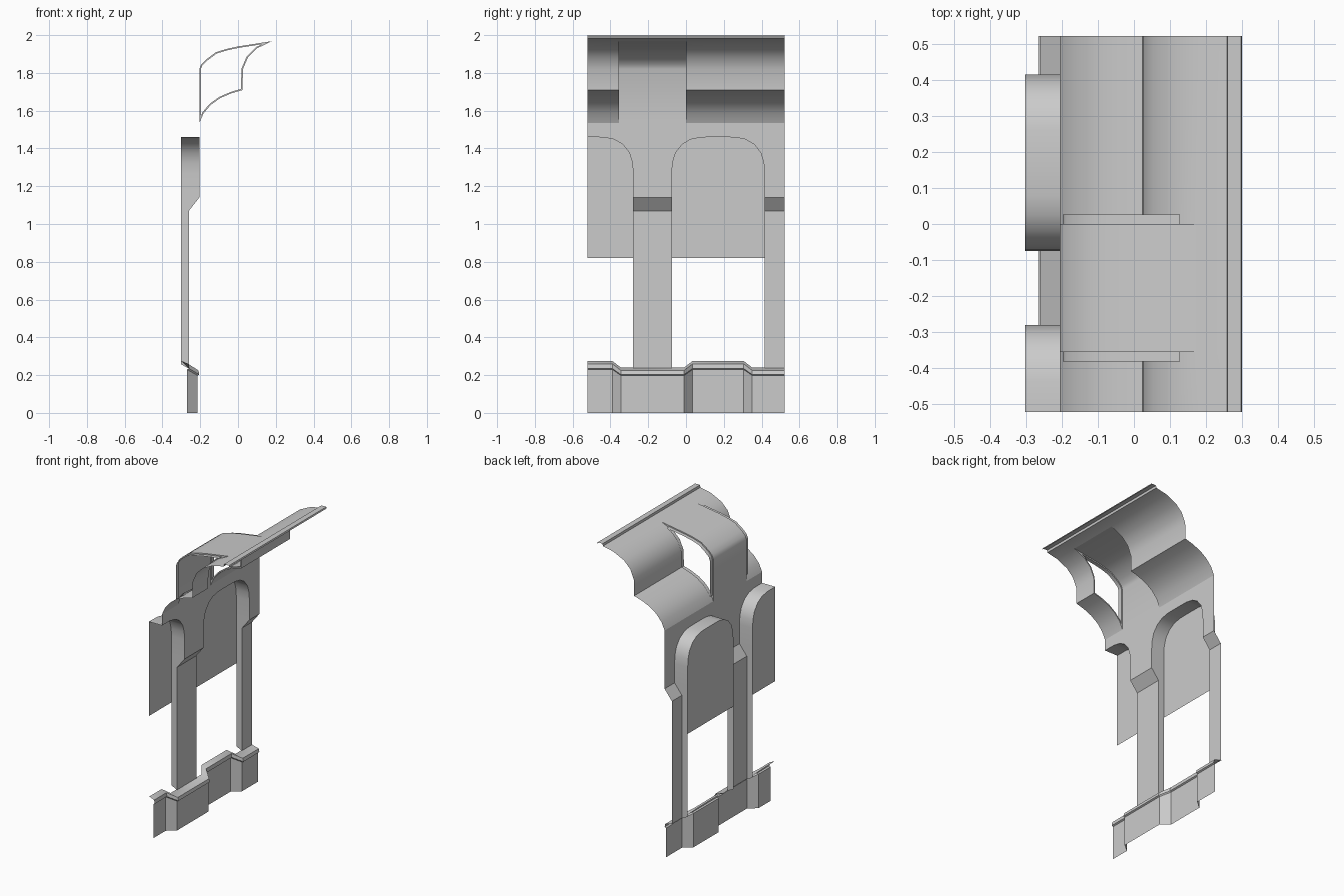
import bpy, bmesh
from mathutils import Vector

if "Cube" in bpy.data.objects:
    bpy.data.objects.remove(bpy.data.objects["Cube"])

Y0, Y1 = -0.522, 0.522
HOOD_Y = (-0.355, 0.0)
EYE = Vector((0.6, 0.0, 1.0))      # sheets face the room side


def finish(name, bm):
    bmesh.ops.remove_doubles(bm, verts=bm.verts, dist=0.0005)
    me = bpy.data.meshes.new(name)
    bm.to_mesh(me)
    bm.free()
    ob = bpy.data.objects.new(name, me)
    bpy.context.collection.objects.link(ob)
    return ob


def add_grid(bm, rows, target=EYE):
    """Quad sheet through rows of points, facing the target."""
    v = [[bm.verts.new(p) for p in r] for r in rows]
    faces = []
    for a, b in zip(v, v[1:]):
        for i in range(len(a) - 1):
            faces.append(bm.faces.new((a[i], a[i + 1], b[i + 1], b[i])))
    facing = 0
    for f in faces:
        f.normal_update()
        facing += f.normal.dot(target - f.calc_center_median()) * f.calc_area()
    if facing < 0:
        bmesh.ops.reverse_faces(bm, faces=faces)


def extrude_y(bm, profile, ya, yb):
    add_grid(bm, [[(x, y, z) for x, z in profile] for y in (ya, yb)],
             Vector((0.6, (ya + yb) / 2, 1.0)))


# Ceiling profiles (x, z)
vault = [(-0.205, 1.535), (-0.182, 1.586), (-0.145, 1.63), (-0.095, 1.666),
         (-0.035, 1.692), (0.024, 1.709), (0.026, 1.82), (0.053, 1.883),
         (0.1, 1.93), (0.18, 1.968)]
hood = [(-0.205, 1.535), (-0.205, 1.82), (-0.195, 1.845), (-0.17, 1.87),
        (-0.116, 1.91), (-0.06, 1.927), (0.0, 1.94), (0.18, 1.968)]
lip = [(0.18, 1.968), (0.258, 1.984), (0.26, 2.0), (0.297, 2.0), (0.3, 1.99)]

# Vaulted ceiling either side of the raised hood
bm = bmesh.new()
for ya, yb in ((Y0, HOOD_Y[0]), (HOOD_Y[1], Y1)):
    extrude_y(bm, vault + lip[1:], ya, yb)
extrude_y(bm, lip, *HOOD_Y)
finish("vaulted_ceiling", bm)

# Raised hood
bm = bmesh.new()
extrude_y(bm, hood, *HOOD_Y)
finish("ceiling_hood", bm)

# Thin frames with a short sleeve round the open hood sides
for label, y, out in (("front", HOOD_Y[0], -1), ("back", HOOD_Y[1], 1)):
    bm = bmesh.new()
    ring = hood + vault[-2:0:-1]
    face = bm.faces.new([bm.verts.new((x, y, z)) for x, z in ring])
    face.normal_update()
    if face.normal.y * out > 0:
        face.normal_flip()
    bmesh.ops.inset_individual(bm, faces=[face], thickness=0.008,
                               use_even_offset=True)
    edges = list(face.edges)
    bmesh.ops.delete(bm, geom=[face], context='FACES_ONLY')
    ext = bmesh.ops.extrude_edge_only(bm, edges=edges)["geom"]
    for v in ext:
        if isinstance(v, bmesh.types.BMVert):
            v.co.y += 0.026 * out
    bmesh.ops.recalc_face_normals(bm, faces=bm.faces)
    finish("hood_side_frame_" + label, bm)

# Window arches (y, z), one whole and one cut in half at the end
half = [(0.0, 1.46), (0.09, 1.459), (0.145, 1.448), (0.19, 1.422),
        (0.225, 1.378), (0.241, 1.325), (0.245, 1.27)]
full = [(-y, z) for y, z in half[:0:-1]] + half
windows = {"whole": [(0.17 + y, z) for y, z in full],
           "half": [(max(Y0, -0.525 + y), z) for y, z in half]}
WALL, POST, PANE = -0.205, -0.26, -0.303

# Pillars and the wall above the arches
bm = bmesh.new()
post = [(POST, 0.235), (POST, 1.07), (WALL, 1.14), (WALL, 1.27), (WALL, 1.535)]
for ya, yb in ((-0.28, -0.075), (0.415, Y1)):
    extrude_y(bm, post, ya, yb)
for arch in windows.values():
    add_grid(bm, [[(WALL, y, z) for y, z in arch],
                  [(WALL, y, 1.535) for y, z in arch]])
finish("pillar_wall", bm)


def side(y):
    """Pillar edge below the arch, as (front, back) points going down."""
    return [((WALL, y, 1.14), (PANE, y, 1.14)), ((POST, y, 1.07), (PANE, y, 1.07)),
            ((POST, y, 0.235), (PANE, y, 0.258))]


for label, arch in windows.items():
    # Reveal running round the opening
    pairs = [((WALL, y, z), (PANE, y, z)) for y, z in arch]
    pairs += side(arch[-1][0])
    if label == "whole":
        pairs = side(arch[0][0])[::-1] + pairs
    mid = 0.17 if label == "whole" else Y0
    bm = bmesh.new()
    add_grid(bm, pairs, Vector((-0.25, mid, 0.9)))
    finish("window_reveal_" + label, bm)
    # Blind filling the upper part of the opening
    bm = bmesh.new()
    add_grid(bm, [[(PANE, y, z) for y, z in arch],
                  [(PANE, y, 0.82) for y, z in arch]])
    finish("window_blind_" + label, bm)

# Plinth and sill, stepping forward in front of each pillar
recessed = [(-0.3, 0.275), (-0.264, 0.26), (-0.26, 0.235), (-0.27, 0.23), (-0.27, 0)]
forward = [(-0.265, 0.24), (-0.21, 0.225), (-0.205, 0.203), (-0.215, 0.198), (-0.215, 0)]
stations = [(Y0, recessed), (-0.39, recessed), (-0.345, forward), (-0.1775, forward),
            (-0.01, forward), (0.035, recessed), (0.305, recessed),
            (0.35, forward), (Y1, forward)]
for name, lo, hi in (("sill", 0, 4), ("plinth", 3, 5)):
    bm = bmesh.new()
    add_grid(bm, [[(x, y, z) for x, z in prof[lo:hi]] for y, prof in stations],
             Vector((0.6, 0, 0.6)))
    finish(name, bm)

# Smooth curves, crisp corners
bpy.ops.object.select_all(action='SELECT')
bpy.context.view_layer.objects.active = bpy.data.objects["vaulted_ceiling"]
bpy.ops.object.shade_smooth_by_angle(angle=0.6)
